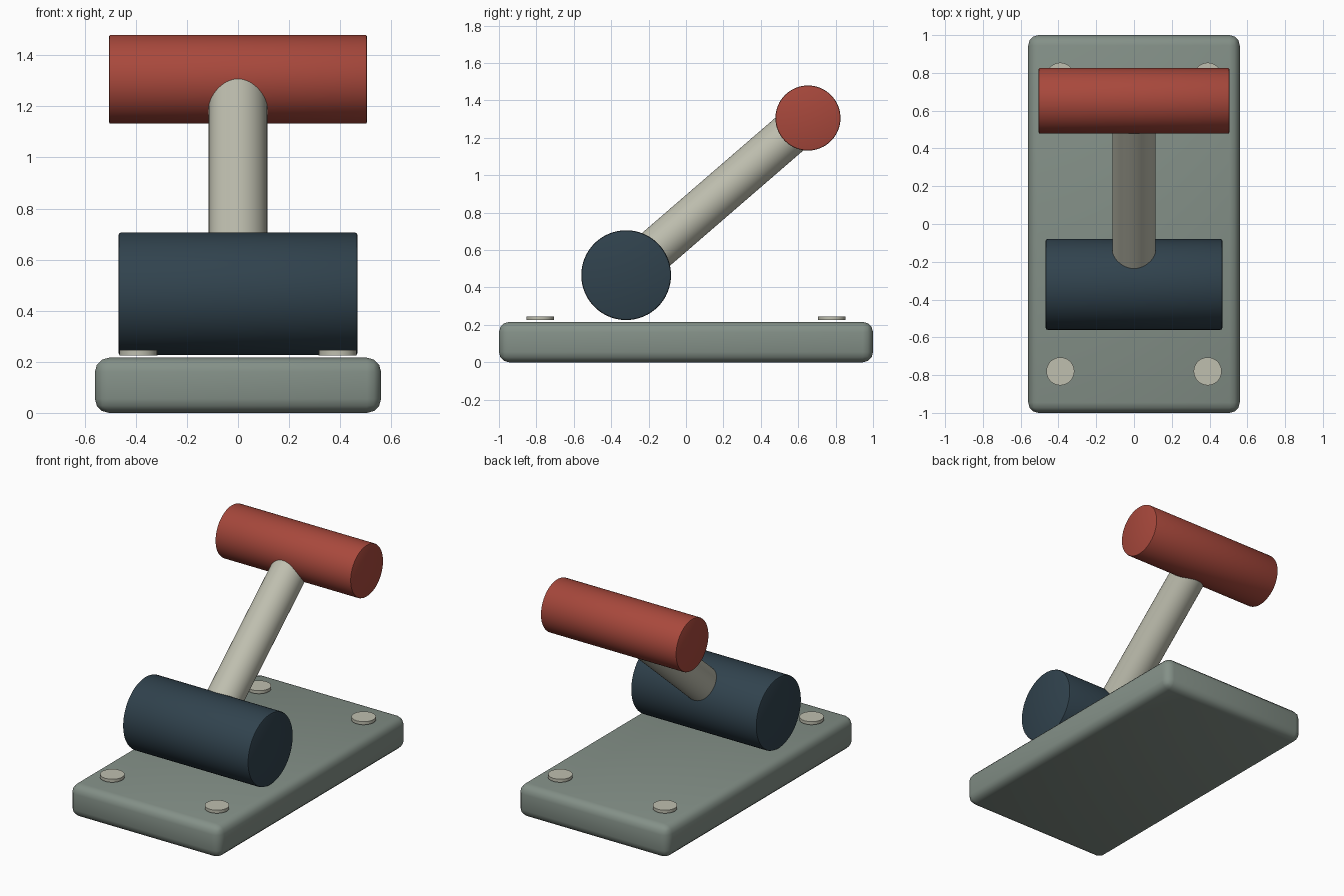
import bpy
import math
from mathutils import Vector

if "Cube" in bpy.data.objects:
    bpy.data.objects.remove(bpy.data.objects["Cube"], do_unlink=True)


def material(name, color):
    mat = bpy.data.materials.new(name)
    mat.use_nodes = True
    mat.diffuse_color = (*color, 1)
    mat.node_tree.nodes["Principled BSDF"].inputs["Base Color"].default_value = (*color, 1)
    return mat


def finish(name, mat, bevel, segments):
    """Name, colour, bevel and smooth the active object."""
    obj = bpy.context.object
    obj.name = name
    obj.data.materials.append(mat)
    if bevel:
        mod = obj.modifiers.new("Rounded edges", "BEVEL")
        mod.width = bevel
        mod.segments = segments
        mod.limit_method = "ANGLE"
        bpy.ops.object.modifier_apply(modifier=mod.name)
    bpy.ops.object.shade_smooth_by_angle(angle=math.radians(35))
    return obj


def rod(name, start, end, radius, mat, bevel=0, segments=2):
    """Cylinder running between two points."""
    start, end = Vector(start), Vector(end)
    axis = end - start
    bpy.ops.mesh.primitive_cylinder_add(
        vertices=64, radius=radius, depth=axis.length, location=(start + end) / 2,
        rotation=axis.to_track_quat("Z", "Y").to_euler())
    return finish(name, mat, bevel, segments)


sage = material("sage green", (0.23, 0.28, 0.245))
navy = material("dark slate blue", (0.03, 0.055, 0.075))
ivory = material("warm ivory", (0.52, 0.52, 0.43))
red = material("brick red", (0.39, 0.065, 0.045))

# Base plate
bpy.ops.mesh.primitive_cube_add(size=1, location=(0, 0, 0.108))
bpy.context.object.scale = (1.12, 2, 0.216)
bpy.ops.object.transform_apply(location=False, rotation=False, scale=True)
finish("base_plate", sage, 0.055, 3)

# Screw caps at the four corners
for side, x in (("right", -0.39), ("left", 0.39)):
    for end, y in (("front", -0.78), ("back", 0.78)):
        rod(f"screw_cap_{end}_{side}", (x, y, 0.225), (x, y, 0.246), 0.074, ivory)

# Pivot drum, lever shaft and cross grip
pivot, grip = Vector((0, -0.32, 0.466)), Vector((0, 0.652, 1.306))
drum_half, grip_half = Vector((0.468, 0, 0)), Vector((0.505, 0, 0))
rod("pivot_drum", pivot - drum_half, pivot + drum_half, 0.24, navy, 0.01)
rod("lever_shaft", pivot, grip, 0.115, ivory)
rod("cross_grip", grip - grip_half, grip + grip_half, 0.174, red, 0.007)
